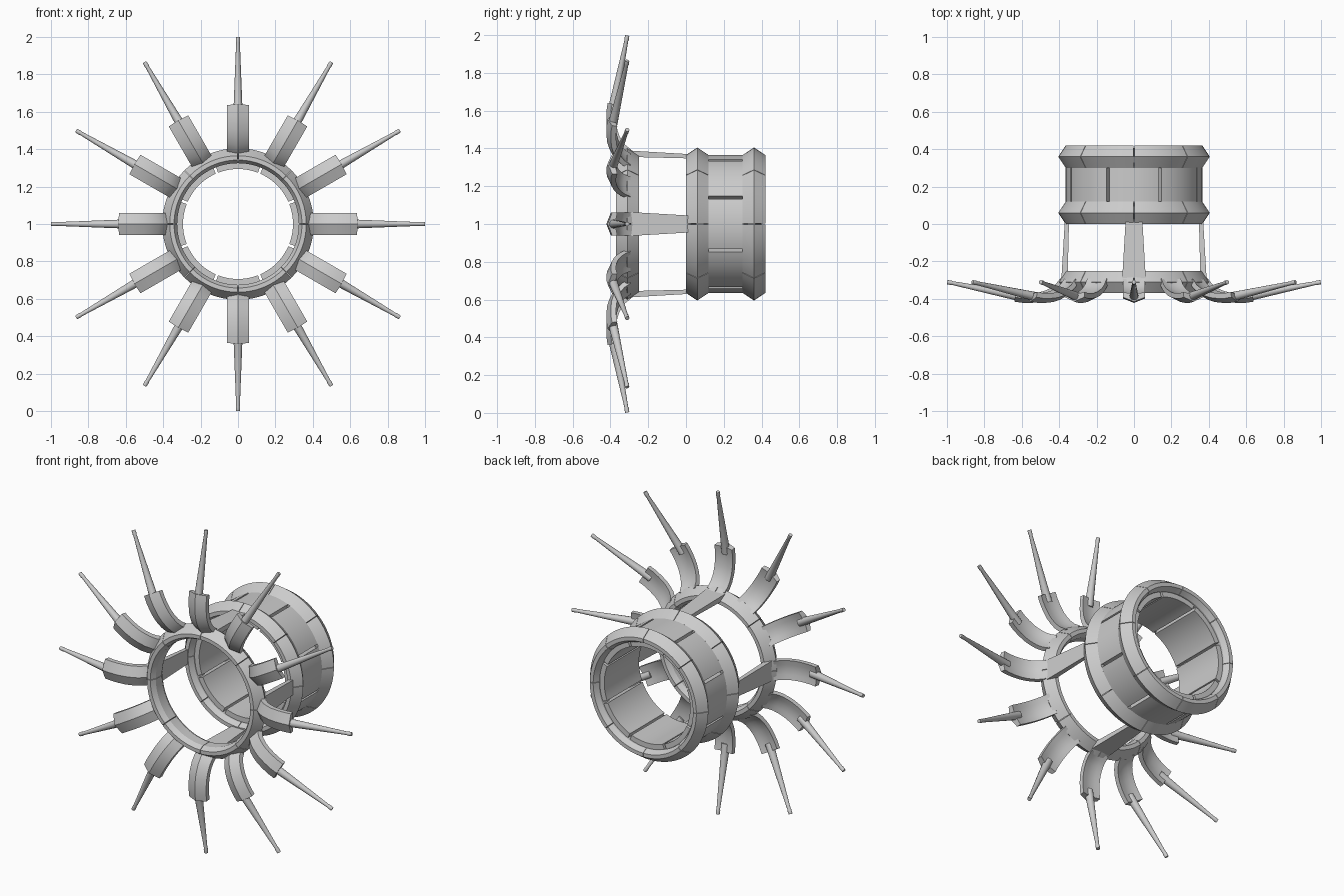
import bpy, bmesh
from math import sin, cos, pi, atan2
from mathutils import Vector

if "Cube" in bpy.data.objects:
    bpy.data.objects.remove(bpy.data.objects["Cube"])


def place(a, r, t, y):
    """Radial coordinates around the y axis through z=1: radius, sideways, depth."""
    return Vector((r * sin(a) + t * cos(a), y, 1 + r * cos(a) - t * sin(a)))


def loft(bm, rings):
    """Skin a row of closed cross-sections and cap both ends."""
    vs = [[bm.verts.new(p) for p in ring] for ring in rings]
    n = len(vs[0])
    for a, b in zip(vs, vs[1:]):
        for i in range(n):
            j = (i + 1) % n
            bm.faces.new((a[i], a[j], b[j], b[i]))
    bm.faces.new(vs[0])
    bm.faces.new(vs[-1])


def finish(name, bm, angle=0.4):
    bmesh.ops.recalc_face_normals(bm, faces=bm.faces)
    me = bpy.data.meshes.new(name)
    bm.to_mesh(me)
    bm.free()
    ob = bpy.data.objects.new(name, me)
    bpy.context.collection.objects.link(ob)
    bpy.ops.object.select_all(action='DESELECT')
    ob.select_set(True)
    bpy.context.view_layer.objects.active = ob
    bpy.ops.object.shade_smooth_by_angle(angle=angle)
    return ob


def segmented_ring(name, profile, y0, start, gap, count=8, steps=12):
    """Sweep a (depth, radius) profile into separate arcs with gaps."""
    bm = bmesh.new()
    span = 2 * pi / count
    for k in range(count):
        a0 = start + k * span + gap / 2
        loft(bm, [[place(a0 + (span - gap) * s / steps, r, 0, y0 + y) for y, r in profile]
                  for s in range(steps + 1)])
    return finish(name, bm)


# Ridged rings: two on the drum, one carrying the blades
flange = [(0, .365), (.06, .405), (.12, .365), (.12, .342),
          (.09, .325), (.03, .325), (0, .342)]
segmented_ring("drum_front_ring", flange, 0, 0, .008)
segmented_ring("drum_rear_ring", flange, .30, 0, .008)
segmented_ring("blade_ring", flange, -.37, 0, .008)

# Drum wall plates, offset half a segment from the rings
plate = [(.04, .294), (.38, .294), (.38, .325), (.30, .365), (.12, .365), (.04, .325)]
segmented_ring("drum_plates", plate, 0, pi / 8, .045)

# Four tapered struts
for k in range(4):
    bm = bmesh.new()
    a = k * pi / 2
    loft(bm, [[place(a, r, t, y) for r, t in ((ri, -w), (ri, w), (ro, w), (ro, -w))]
              for y, w, ri, ro in ((-.29, .063, .355, .388), (.03, .044, .347, .369))])
    finish(f"strut_{k + 1}", bm)

# Curved arm: path of the front ridge (radius, depth) and cross-section (side, back)
path = [(.355, -.325), (.385, -.362), (.42, -.388), (.46, -.406), (.50, -.417),
        (.55, -.422), (.60, -.421), (.64, -.415)]
section = [(0, 0), (.06, .024), (.06, .052), (.03, .046), (0, .043),
           (-.03, .046), (-.06, .052), (-.06, .024)]
for k in range(12):
    a = k * pi / 6
    bm = bmesh.new()
    rings = []
    for i, (r, y) in enumerate(path):
        p, q = path[max(i - 1, 0)], path[min(i + 1, len(path) - 1)]
        ang = atan2(q[1] - p[1], q[0] - p[0])
        rings.append([place(a, r - d * sin(ang), t, y + d * cos(ang)) for t, d in section])
    loft(bm, rings)
    finish(f"arm_{k + 1}", bm)

    # Tapered spike with a slightly thicker tip
    bm = bmesh.new()
    rings = []
    for r, y, w in ((.59, -.392, .025), (.97, -.316, .010), (.975, -.315, .012), (.998, -.311, .011)):
        rings.append([place(a, r - .2 * w * sin(u), w * cos(u), y + w * sin(u))
                      for u in (2 * pi * s / 12 for s in range(12))])
    loft(bm, rings)
    finish(f"spike_{k + 1}", bm, .6)
